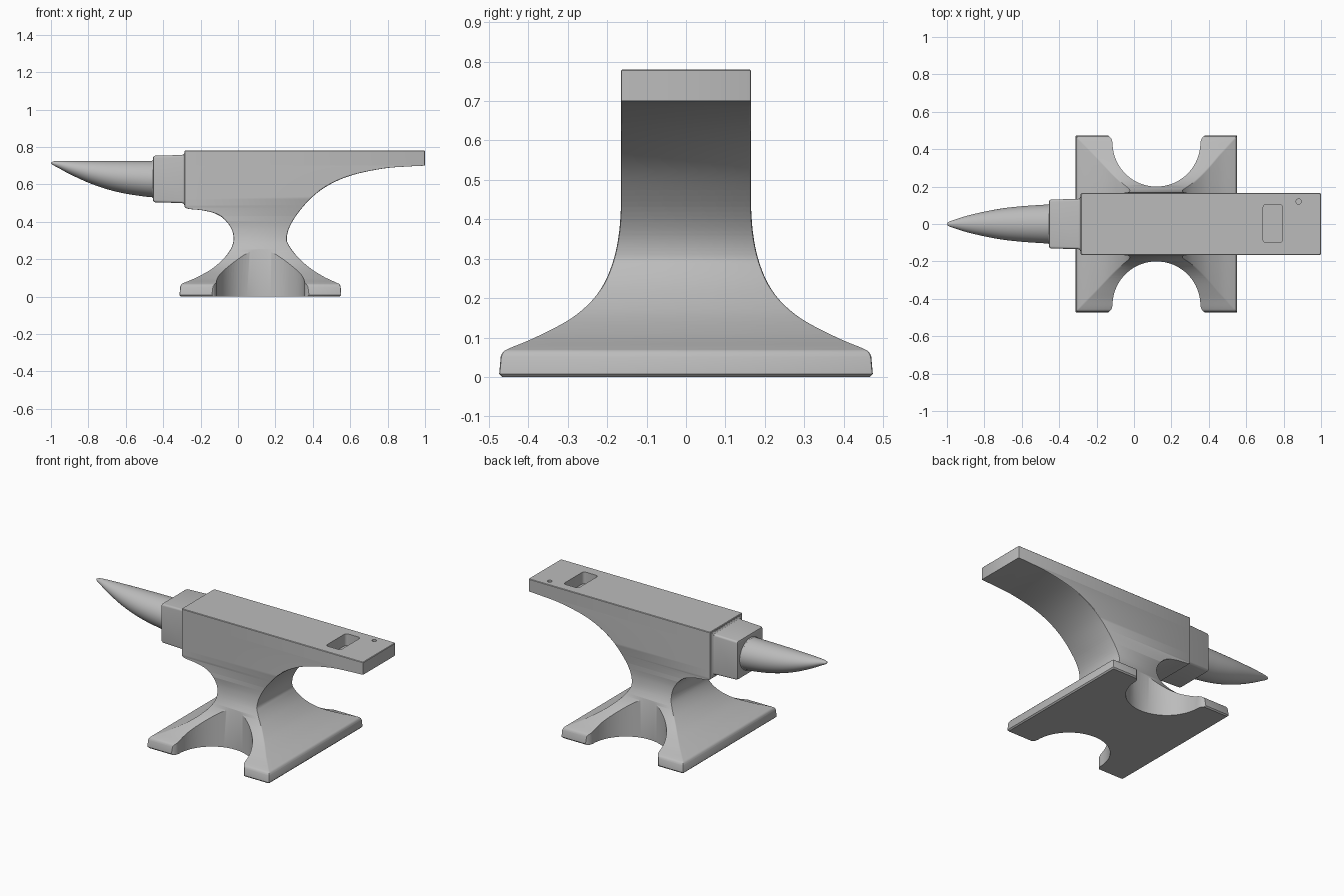
import bpy, bmesh, math

if "Cube" in bpy.data.objects:
    bpy.data.objects.remove(bpy.data.objects["Cube"])

steel = bpy.data.materials.new("steel_grey")
steel.diffuse_color = (0.5, 0.5, 0.5, 1)
steel.use_nodes = True
steel.node_tree.nodes["Principled BSDF"].inputs["Base Color"].default_value = steel.diffuse_color


def spline(pts, n=6):
    """Catmull-Rom curve through 2D points."""
    out = []
    for i in range(len(pts) - 1):
        a, b, c, d = pts[max(i - 1, 0)], pts[i], pts[i + 1], pts[min(i + 2, len(pts) - 1)]
        for k in range(n):
            t = k / n
            out.append(tuple(0.5 * (2 * q + (r - p) * t + (2 * p - 5 * q + 4 * r - s) * t * t
                                    + (3 * q - p - 3 * r + s) * t ** 3)
                             for p, q, r, s in zip(a, b, c, d)))
    return out + [pts[-1]]


def at(curve, z):
    """First coordinate of a (value, z) curve at height z."""
    for (a, z0), (b, z1) in zip(curve, curve[1:]):
        if z <= z1:
            return a if z1 - z0 < 1e-9 else a + (b - a) * max(0, (z - z0) / (z1 - z0))
    return curve[-1][0]


def round_rect(x0, x1, y0, y1, r, seg=2):
    pts = []
    for i, (cx, cy) in enumerate([(x1 - r, y1 - r), (x0 + r, y1 - r), (x0 + r, y0 + r), (x1 - r, y0 + r)]):
        for k in range(seg + 1):
            a = math.pi / 2 * (i + k / seg)
            pts.append((cx + r * math.cos(a), cy + r * math.sin(a)))
    return pts


def loft(name, rings):
    """Skin a list of equal-length rings of 3D points and cap both ends."""
    bm = bmesh.new()
    vs = [[bm.verts.new(p) for p in ring] for ring in rings]
    n = len(rings[0])
    for a, b in zip(vs, vs[1:]):
        for i in range(n):
            j = (i + 1) % n
            bm.faces.new((a[i], a[j], b[j], b[i]))
    bm.faces.new(vs[0])
    bm.faces.new(vs[-1])
    bmesh.ops.recalc_face_normals(bm, faces=bm.faces)
    me = bpy.data.meshes.new(name)
    bm.to_mesh(me)
    bm.free()
    me.materials.append(steel)
    ob = bpy.data.objects.new(name, me)
    bpy.context.collection.objects.link(ob)
    return ob


def select(ob):
    bpy.ops.object.select_all(action='DESELECT')
    ob.select_set(True)
    bpy.context.view_layer.objects.active = ob


def smooth(ob):
    select(ob)
    bpy.ops.object.shade_smooth_by_angle(angle=math.radians(30))


def cut(ob, outline, z0, z1):
    """Subtract a vertical prism from an object."""
    cutter = loft("cutter", [[(x, y, z) for x, y in outline] for z in (z0, z1)])
    cutter.hide_render = True
    select(ob)
    mod = ob.modifiers.new("cut", 'BOOLEAN')
    mod.operation, mod.solver, mod.object = 'DIFFERENCE', 'EXACT', cutter
    bpy.ops.object.modifier_apply(modifier=mod.name)
    bpy.data.objects.remove(cutter)


# Body: rectangles stacked in z, following left, right and side silhouettes
left = [(-0.305, 0), (-0.313, 0.008)] + spline([
    (-0.309, 0.052), (-0.302, 0.066), (-0.285, 0.075), (-0.22, 0.103), (-0.14, 0.148), (-0.075, 0.205),
    (-0.035, 0.262), (-0.024, 0.31), (-0.034, 0.36), (-0.07, 0.41), (-0.12, 0.443),
    (-0.19, 0.461), (-0.265, 0.469), (-0.285, 0.48)]) + [(-0.285, 0.78)]
right = [(0.545, 0), (0.552, 0.008)] + spline([
    (0.549, 0.052), (0.542, 0.066), (0.525, 0.075), (0.455, 0.108), (0.375, 0.16), (0.31, 0.222),
    (0.272, 0.275), (0.261, 0.31), (0.275, 0.37), (0.32, 0.445), (0.40, 0.535), (0.50, 0.604),
    (0.62, 0.652), (0.78, 0.685), (0.90, 0.695), (1.0, 0.70)]) + [(1.0, 0.78)]
side = [(0.467, 0), (0.474, 0.008)] + spline([
    (0.470, 0.052), (0.463, 0.064), (0.445, 0.074), (0.385, 0.099), (0.30, 0.143), (0.245, 0.187),
    (0.208, 0.237), (0.183, 0.30), (0.17, 0.365), (0.165, 0.43)]) + [(0.165, 0.78)]
heights = sorted({round(z, 4) for c in (left, right, side) for _, z in c} | {0.777})
rings = []
for z in heights:
    inset = 0.003 if z > 0.778 else 0
    w = at(side, z) - inset
    rings.append([(x, y, z) for x, y in
                  round_rect(at(left, z) + inset, at(right, z) - inset, -w, w, 0.006)])
body = loft("anvil_body", rings)

# Round cut-outs between the feet, front and back
arc = [(0.235 * math.cos(math.pi + math.pi * k / 40), 0.435 + 0.235 * math.sin(math.pi + math.pi * k / 40))
       for k in range(41)]
notch = arc + [(0.239, 0.452), (0.248, 0.465), (0.262, 0.476), (0.262, 0.6),
               (-0.262, 0.6), (-0.262, 0.476), (-0.248, 0.465), (-0.239, 0.452)]
for s in (1, -1):
    cut(body, [(0.12 + x, s * y) for x, y in notch], -0.1, 0.4)

# Square tool hole and small round punch hole in the heel
cut(body, round_rect(0.69, 0.795, -0.1, 0.105, 0.018, 4), 0.705, 0.9)
cut(body, [(0.88 + 0.014 * math.cos(k * math.pi / 12), 0.12 + 0.014 * math.sin(k * math.pi / 12))
           for k in range(24)], 0.72, 0.9)
smooth(body)

# Stepped block between body and horn: (x, half width, bottom, top)
steps = [(-0.455, 0.118, 0.518, 0.740), (-0.452, 0.127, 0.508, 0.749), (-0.443, 0.131, 0.504, 0.753),
         (-0.30, 0.134, 0.500, 0.757), (-0.292, 0.137, 0.497, 0.760), (-0.286, 0.145, 0.488, 0.768),
         (-0.27, 0.145, 0.488, 0.768)]
smooth(loft("step_block", [[(x, y, z) for y, z in round_rect(-w, w, b, t, 0.012, 4)]
                           for x, w, b, t in steps]))

# Horn: ellipses shrinking to the tip; (half width, x) and (bottom, x) curves
half = spline([(0.001, -1.0), (0.012, -0.99), (0.024, -0.955), (0.042, -0.90), (0.066, -0.80),
               (0.084, -0.70), (0.095, -0.60), (0.102, -0.50), (0.104, -0.46)])
under = spline([(0.714, -1.0), (0.704, -0.99), (0.685, -0.955), (0.655, -0.90), (0.609, -0.80),
                (0.574, -0.70), (0.550, -0.60), (0.535, -0.50), (0.531, -0.46)])
horn = []
for x in [-1.0, -0.998, -0.994, -0.988, -0.978] + [-0.965 + 0.0202 * k for k in range(26)]:
    w, b = at(half, x), at(under, x)
    t = 0.716 + 0.010 * min(1, (x + 1) / 0.03) ** 0.5
    horn.append((x, w, b, t))
horn += [(-0.453, 0.109, 0.526, 0.731), (-0.44, 0.113, 0.52, 0.735)]
smooth(loft("horn", [[(x, w * math.cos(a * math.pi / 24), (b + t) / 2 + (t - b) / 2 * math.sin(a * math.pi / 24))
                      for a in range(48)] for x, w, b, t in horn]))
